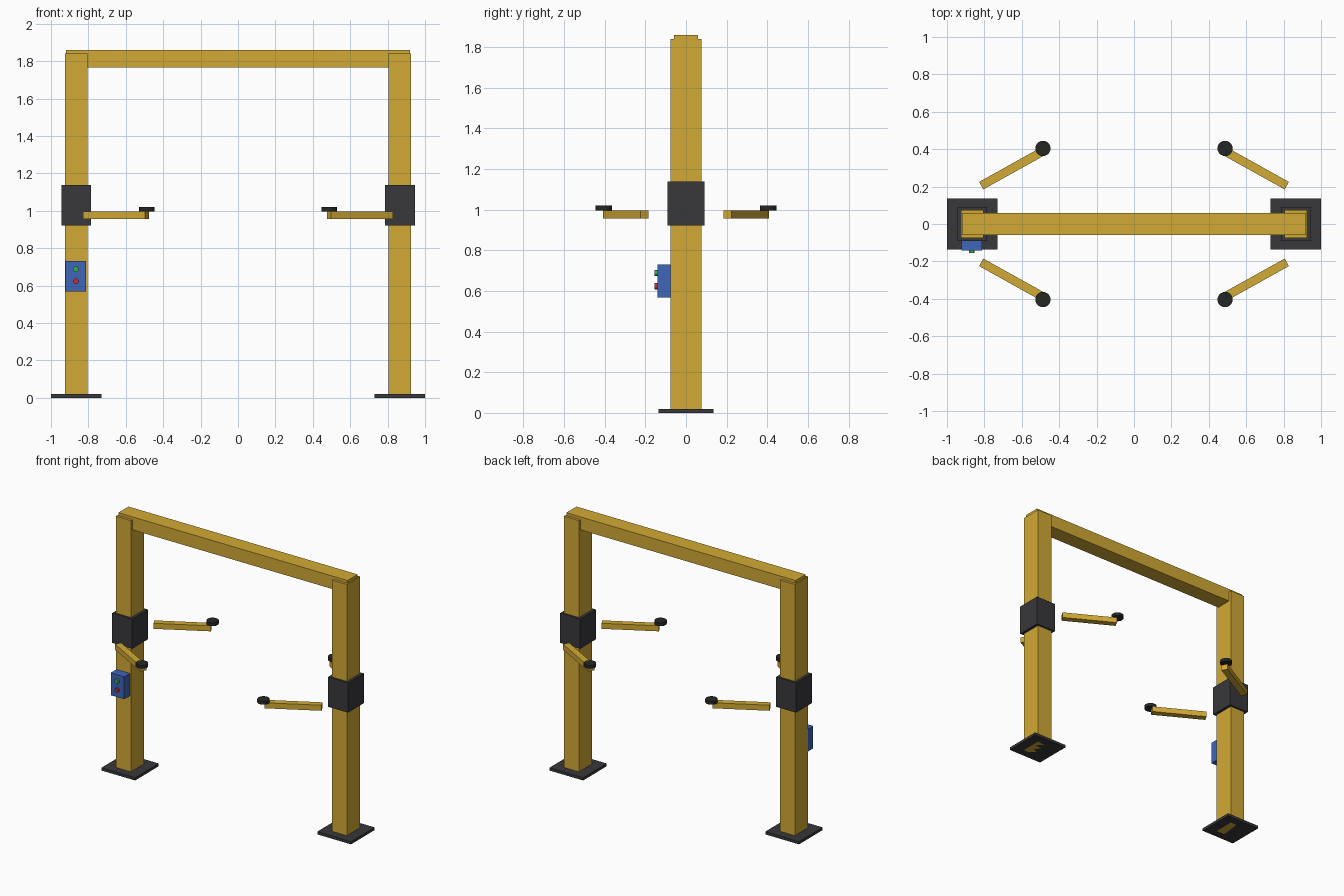
import bpy
from math import atan2, hypot, pi

if "Cube" in bpy.data.objects:
    bpy.data.objects.remove(bpy.data.objects["Cube"])


def mat(name, rgb):
    m = bpy.data.materials.new(name)
    m.diffuse_color = (*rgb, 1)
    m.use_nodes = True
    m.node_tree.nodes["Principled BSDF"].inputs["Base Color"].default_value = m.diffuse_color
    return m


YELLOW = mat("yellow_paint", (0.65, 0.40, 0.035))
DARK = mat("dark_steel", (0.04, 0.04, 0.045))
RUBBER = mat("black_rubber", (0.018, 0.02, 0.018))
BLUE = mat("blue_case", (0.05, 0.13, 0.48))
GREEN = mat("green_button", (0.03, 0.45, 0.08))
RED = mat("red_button", (0.55, 0.03, 0.03))


def finish(name, material):
    ob = bpy.context.object
    ob.name = name
    ob.data.materials.append(material)
    return ob


def box(name, center, size, material, turn=0.0):
    bpy.ops.mesh.primitive_cube_add(size=1, location=center, rotation=(0, 0, turn))
    bpy.context.object.scale = size
    return finish(name, material)


def disc(name, center, radius, depth, material, sides, tilt=0.0):
    bpy.ops.mesh.primitive_cylinder_add(vertices=sides, radius=radius, depth=depth,
                                        location=center, rotation=(tilt, 0, 0))
    return finish(name, material)


for sx, side in ((-1, "left"), (1, "right")):
    # post with its foot plate and sliding carriage
    x = 0.865 * sx
    box(side + "_base_plate", (x, 0, 0.01), (0.27, 0.27, 0.02), DARK)
    box(side + "_column", (x, 0, 0.92), (0.12, 0.152, 1.84), YELLOW)
    box(side + "_carriage", (x, 0, 1.03), (0.16, 0.18, 0.216), DARK)

    # swing arms with lifting pads
    for sy, end in ((-1, "front"), (1, "rear")):
        x0, y0, x1, y1 = 0.817 * sx, 0.205 * sy, 0.486 * sx, 0.389 * sy
        box(f"{side}_{end}_arm", ((x0 + x1) / 2, (y0 + y1) / 2, 0.976),
            (hypot(x1 - x0, y1 - y0), 0.046, 0.04), YELLOW, atan2(y1 - y0, x1 - x0))
        disc(f"{side}_{end}_pad", (0.487 * sx, 0.404 * sy, 1.008), 0.041, 0.024, RUBBER, 20)

# overhead beam joining the posts
box("top_beam", (0, 0, 1.813), (1.838, 0.116, 0.094), YELLOW)

# control box with two push buttons
box("control_box", (-0.867, -0.108, 0.65), (0.108, 0.066, 0.162), BLUE)
for name, z, m in (("start_button", 0.688, GREEN), ("stop_button", 0.623, RED)):
    disc(name, (-0.867, -0.146, z), 0.015, 0.02, m, 16, pi / 2)
